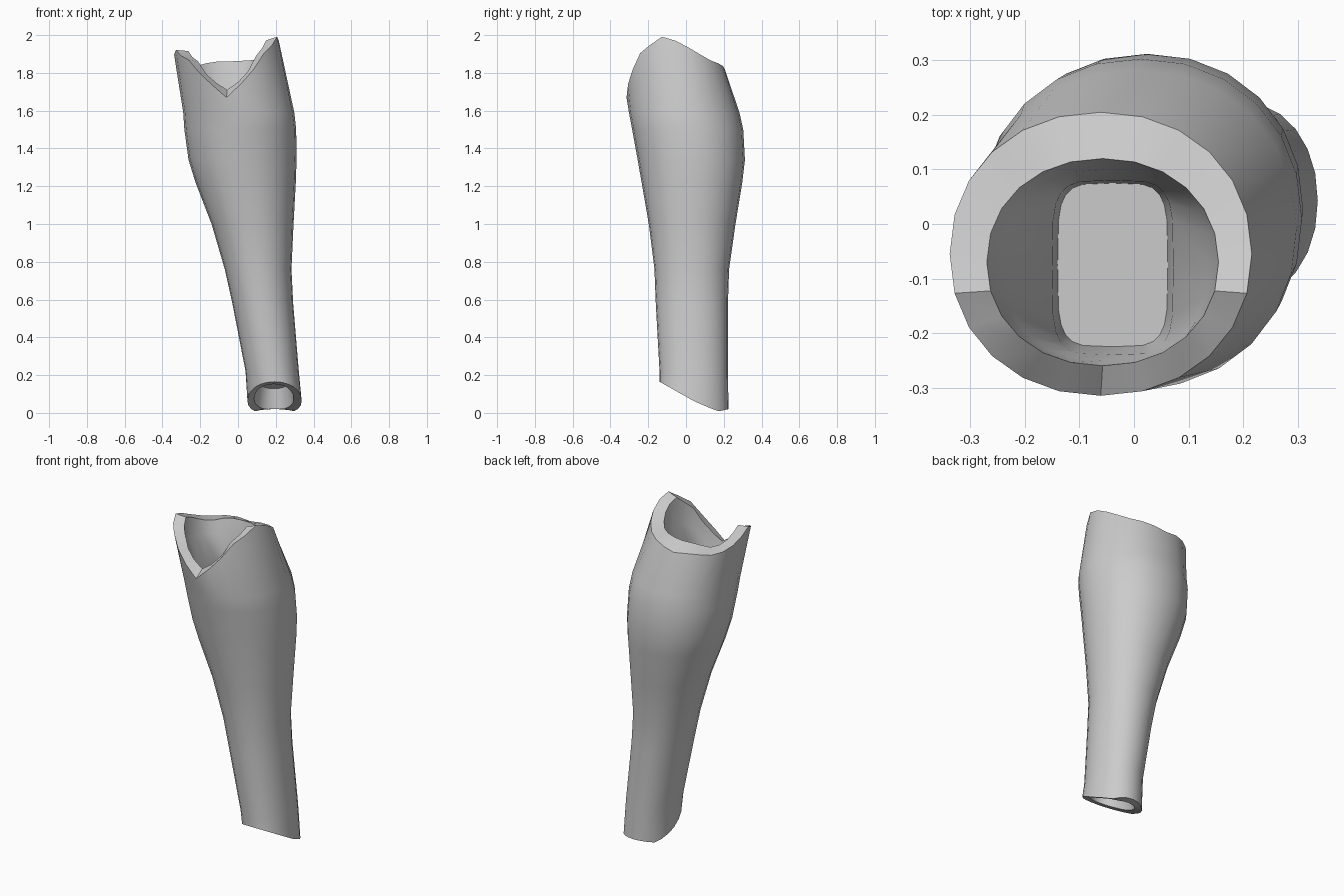
import bpy, bmesh, math

if "Cube" in bpy.data.objects:
    bpy.data.objects.remove(bpy.data.objects["Cube"])

SIDES = 24


def spow(v, e):
    return math.copysign(abs(v) ** e, v)


def lerp_table(a, table):
    for (a0, v0), (a1, v1) in zip(table, table[1:]):
        if a <= a1:
            return v0 + (v1 - v0) * (a - a0) / (a1 - a0)
    return table[-1][1]


def ring(bm, x0, x1, y0, y1, height, e=0.95):
    """Rounded section; angle 0 faces the front, 90 the right. height(angle, y) -> z"""
    verts = []
    for i in range(SIDES):
        a = 360 * i / SIDES
        t = math.radians(a)
        x = (x0 + x1) / 2 + (x1 - x0) / 2 * spow(math.sin(t), e)
        y = (y0 + y1) / 2 - (y1 - y0) / 2 * spow(math.cos(t), e)
        verts.append(bm.verts.new((x, y, height(a, y))))
    return verts


def flat(z):
    return lambda a, y: z


def rim(front, mid, side, rear, back, left_drop):
    table = [(0, front), (25, mid), (45, (mid + side) / 2 + .01), (78, side), (130, rear), (180, back)]

    def height(a, y):
        b = a if a <= 180 else 360 - a
        drop = left_drop * max(0, -math.sin(math.radians(a))) ** 2
        return lerp_table(b, table) - drop
    return height


def hem(lift):
    table = [(-.16, .18), (-.14, .165), (.05, .058), (.17, .008), (.225, .02)]
    return lambda a, y: lerp_table(y, table) + lift


bm = bmesh.new()
rings = [
    # recess in the lower end
    ring(bm, .10, .28, -.07, .17, hem(.12)),
    ring(bm, .085, .295, -.10, .18, hem(.01)),
    # outer shell, ankle to calf
    ring(bm, .05, .337, -.14, .225, hem(0)),
    ring(bm, .04, .322, -.14, .222, flat(.22)),
    ring(bm, -.03, .292, -.16, .222, flat(.58)),
    ring(bm, -.07, .283, -.167, .228, flat(.76)),
    ring(bm, -.14, .294, -.197, .262, flat(1.0)),
    ring(bm, -.225, .306, -.235, .298, flat(1.22)),
    ring(bm, -.262, .31, -.256, .312, flat(1.34)),
    ring(bm, -.284, .308, -.285, .303, flat(1.5)),
    ring(bm, -.29, .298, -.302, .283, flat(1.59)),
    # raised rim with two side peaks
    ring(bm, -.338, .216, -.315, .205, rim(1.67, 1.79, 2.0, 1.87, 1.82, .075)),
    ring(bm, -.27, .155, -.26, .12, rim(1.71, 1.78, 1.98, 1.87, 1.86, .06)),
    # inner wall, ledge and boxy well
    ring(bm, -.235, .135, -.25, .10, rim(1.67, 1.70, 1.82, 1.78, 1.78, .02), .8),
    ring(bm, -.15, .072, -.24, .08, flat(1.64), .45),
    ring(bm, -.14, .062, -.225, .075, flat(1.50), .45),
]
for lo, hi in zip(rings, rings[1:]):
    for i in range(SIDES):
        j = (i + 1) % SIDES
        bm.faces.new((lo[i], lo[j], hi[j], hi[i]))
bm.faces.new(rings[0][::-1])
bm.faces.new(rings[-1])
bmesh.ops.recalc_face_normals(bm, faces=bm.faces)

me = bpy.data.meshes.new("shin_guard")
bm.to_mesh(me)
bm.free()
guard = bpy.data.objects.new("shin_guard", me)
bpy.context.collection.objects.link(guard)
bpy.context.view_layer.objects.active = guard
guard.select_set(True)
bpy.ops.object.shade_smooth_by_angle(angle=math.radians(40))
